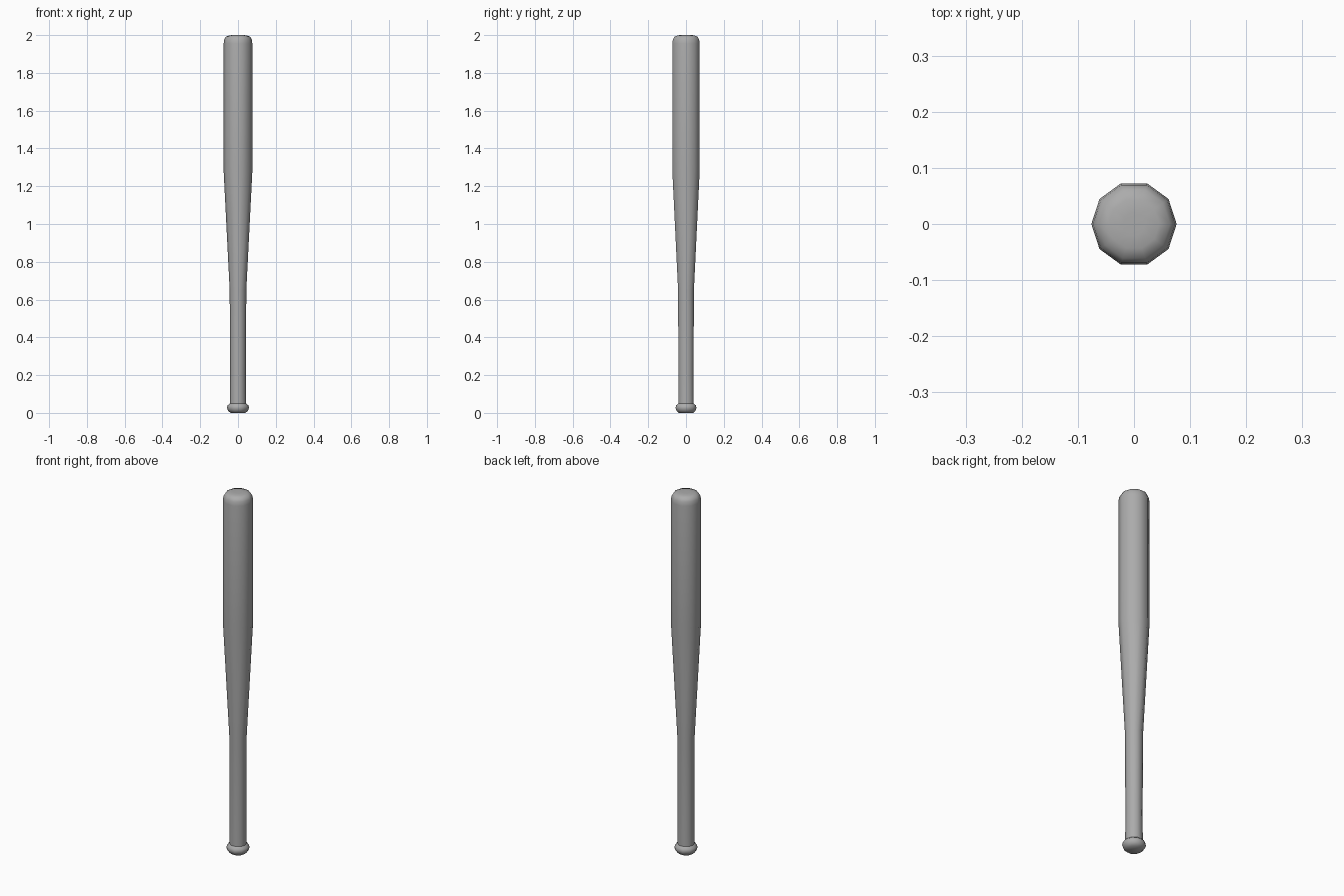
import bpy, bmesh
from math import cos, sin, tau

if "Cube" in bpy.data.objects:
    bpy.data.objects.remove(bpy.data.objects["Cube"])

SIDES = 10


def lathe(name, profile, crease_ring):
    """Revolve (radius, height) points around z into a closed ten-sided solid."""
    bm = bmesh.new()
    rings = [[bm.verts.new((r * cos(tau * i / SIDES), r * sin(tau * i / SIDES), z))
              for i in range(SIDES)] for r, z in profile]
    for low, high in zip(rings, rings[1:]):
        for i in range(SIDES):
            j = (i + 1) % SIDES
            bm.faces.new((low[i], low[j], high[j], high[i]))
    bm.faces.new(rings[0][::-1])
    bm.faces.new(rings[-1])
    for face in bm.faces:
        face.smooth = True
    # Sharp edge loop where the handle meets the knob
    ring = rings[crease_ring]
    for i in range(SIDES):
        bm.edges.get((ring[i], ring[(i + 1) % SIDES])).smooth = False
    mesh = bpy.data.meshes.new(name)
    bm.to_mesh(mesh)
    bm.free()
    obj = bpy.data.objects.new(name, mesh)
    bpy.context.collection.objects.link(obj)
    return obj


# Whole bat is one turned piece: knob, handle, taper, barrel, rounded tip
bat = lathe("baseball_bat", [
    (0.040, 0.0), (0.053, 0.012), (0.058, 0.025), (0.056, 0.039), (0.043, 0.050),
    (0.042, 0.20), (0.044, 0.65),
    (0.076, 1.28),
    (0.076, 1.955), (0.073, 1.977), (0.064, 1.992), (0.045, 1.999), (0.020, 2.0),
], crease_ring=4)

# Dark grey finish
finish = bpy.data.materials.new("dark_grey")
finish.diffuse_color = (0.41, 0.41, 0.41, 1.0)
finish.use_nodes = True
finish.node_tree.nodes["Principled BSDF"].inputs["Base Color"].default_value = finish.diffuse_color
bat.data.materials.append(finish)
